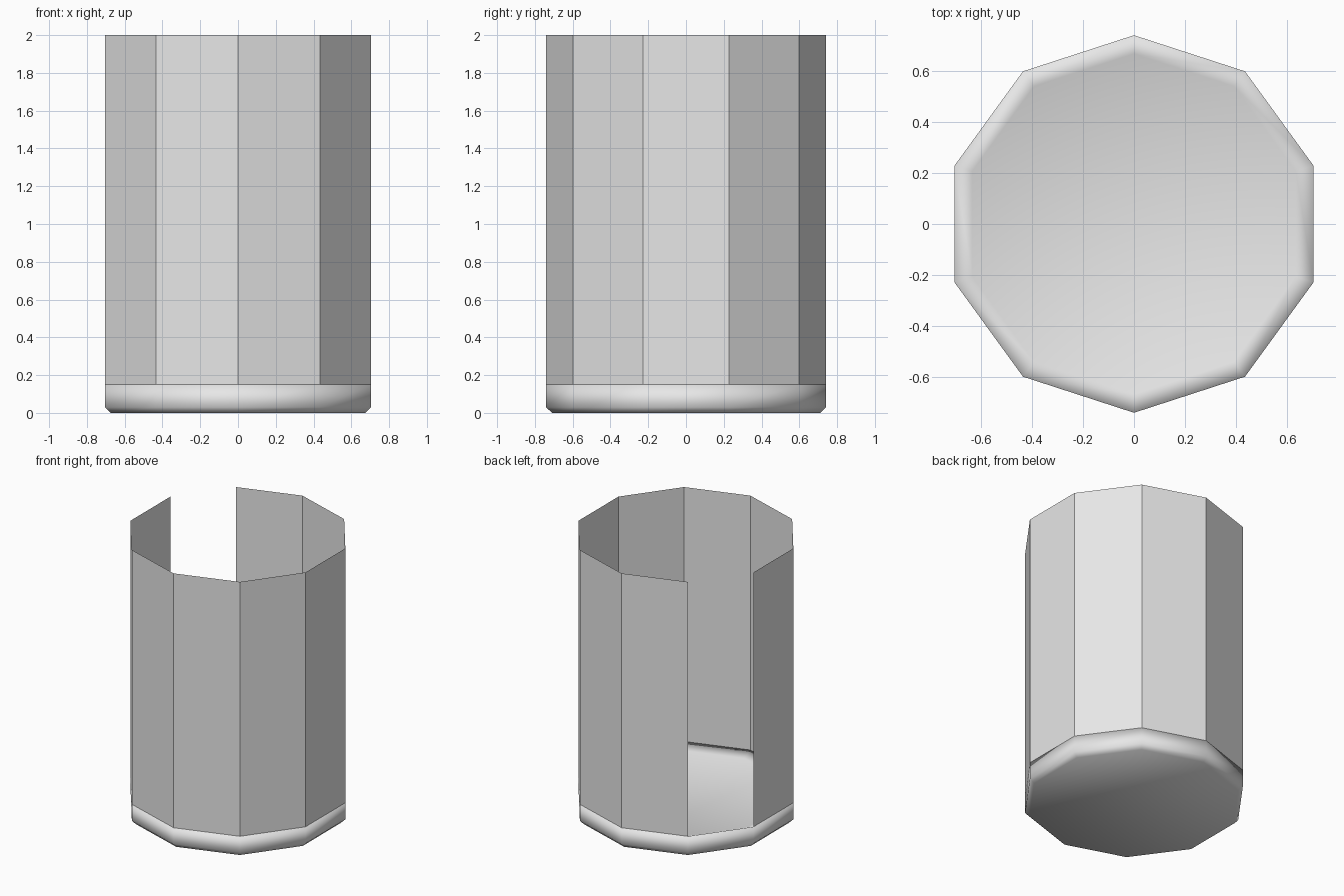
import bpy
import bmesh
import math

cube = bpy.data.objects.get("Cube")
if cube:
    bpy.data.objects.remove(cube, do_unlink=True)

SIDES = 10
RADIUS = 0.74
MISSING_PANEL = 144  # direction of the open panel, in degrees

grey = bpy.data.materials.new("light grey")
grey.use_nodes = True
grey.diffuse_color = (0.8, 0.8, 0.8, 1)
grey.node_tree.nodes["Principled BSDF"].inputs["Base Color"].default_value = (0.8, 0.8, 0.8, 1)


def ring(bm, radius, z):
    """Ten corners, with one corner pointing straight to the front and back."""
    angles = [math.radians(90 + 360 * i / SIDES) for i in range(SIDES)]
    return [bm.verts.new((radius * math.cos(a), radius * math.sin(a), z)) for a in angles]


def loft(bm, profile):
    """Join rings of (radius, height) with quads and return the rings."""
    rings = [ring(bm, r, z) for r, z in profile]
    for low, high in zip(rings, rings[1:]):
        for i in range(SIDES):
            j = (i + 1) % SIDES
            bm.faces.new((low[i], low[j], high[j], high[i]))
    return rings


def finish(bm, name, smooth):
    for face in bm.faces:
        face.smooth = smooth
    mesh = bpy.data.meshes.new(name)
    bm.to_mesh(mesh)
    bm.free()
    mesh.materials.append(grey)
    obj = bpy.data.objects.new(name, mesh)
    bpy.context.collection.objects.link(obj)
    return obj


# Base tray: chamfered foot, upright side, lip sloping in to the floor
bm = bmesh.new()
rings = loft(bm, [(0.71, 0), (RADIUS, 0.03), (RADIUS, 0.15), (0.667, 0.117)])
bm.faces.new(list(reversed(rings[0])))
bm.faces.new(rings[-1])
finish(bm, "base_tray", True)

# Thin wall panels, with one left open
bm = bmesh.new()
loft(bm, [(RADIUS, 0.15), (RADIUS, 2)])
opening = math.radians(MISSING_PANEL)
gap = max(bm.faces, key=lambda f: f.calc_center_median().x * math.cos(opening)
          + f.calc_center_median().y * math.sin(opening))
bmesh.ops.delete(bm, geom=[gap], context="FACES")
finish(bm, "wall_panels", False)
